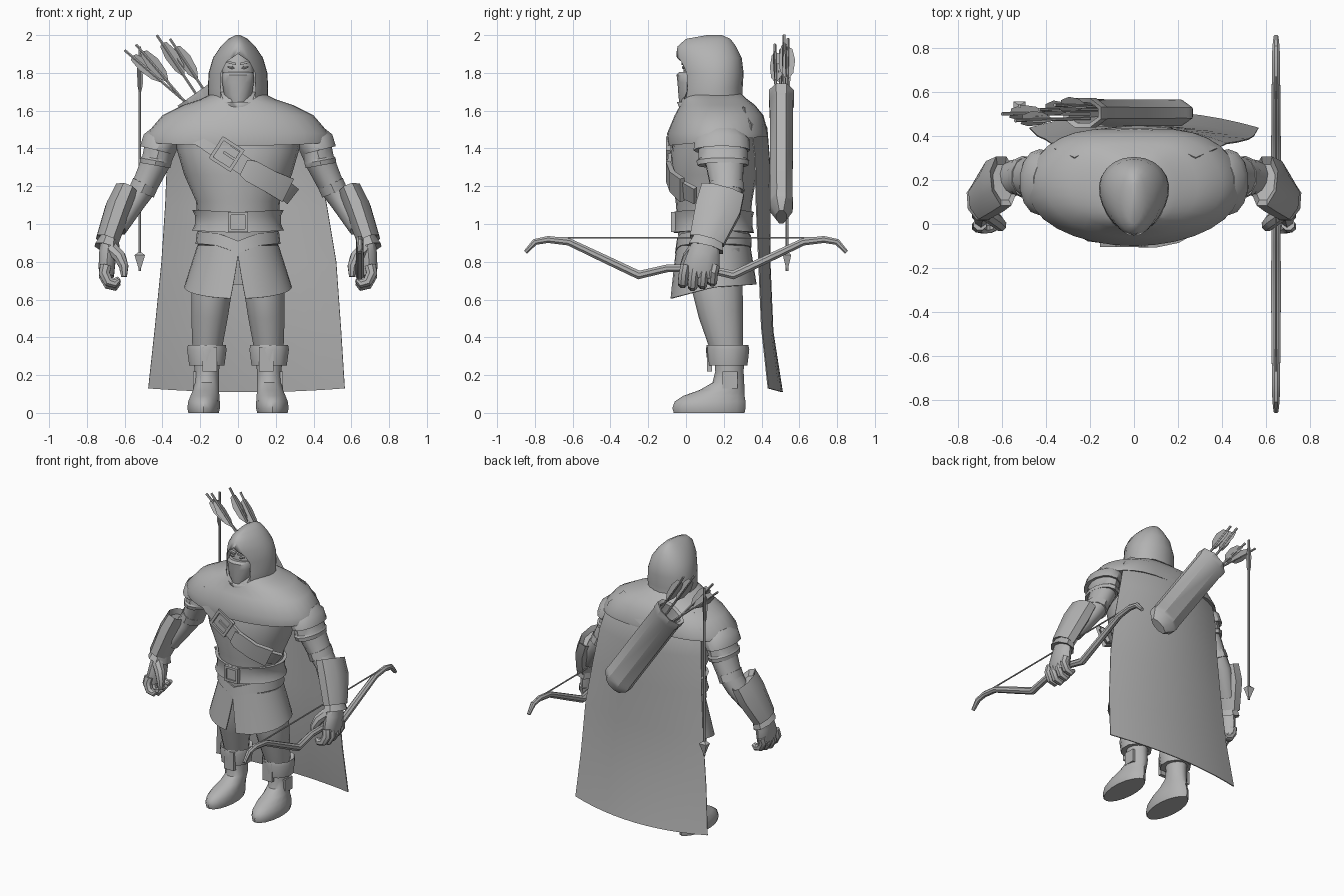
import bpy, bmesh, math
from mathutils import Vector, Matrix

grey = bpy.data.materials.new("plain_grey")
grey.diffuse_color = (0.45, 0.45, 0.45, 1)


def finish(name, bm, mirror=False, thick=0, angle=38):
    bmesh.ops.recalc_face_normals(bm, faces=bm.faces)
    me = bpy.data.meshes.new(name)
    bm.to_mesh(me)
    bm.free()
    me.materials.append(grey)
    ob = bpy.data.objects.new(name, me)
    bpy.context.collection.objects.link(ob)
    if thick:
        m = ob.modifiers.new("thickness", 'SOLIDIFY')
        m.thickness, m.offset = thick, 0
        bpy.context.view_layer.objects.active = ob
        bpy.ops.object.modifier_apply(modifier=m.name)
    ob.data.shade_smooth()
    ob.data.set_sharp_from_angle(angle=math.radians(angle))
    if mirror:
        ob.modifiers.new("mirror", 'MIRROR')
    return ob


def skin(bm, rings, closed=True, caps=True):
    vs = [[bm.verts.new(p) for p in r] for r in rings]
    n = len(vs[0])
    for a, b in zip(vs, vs[1:]):
        for i in range(n if closed else n - 1):
            j = (i + 1) % n
            bm.faces.new((a[i], a[j], b[j], b[i]))
    if caps:
        bm.faces.new(vs[0])
        bm.faces.new(vs[-1])


# Horizontal sections: (z, half width, front y, back y, centre x)
def stack(name, rows, n=24, egg=0, square=0, hem=None, **kw):
    bm, rings = bmesh.new(), []
    for k, row in enumerate(rows):
        z, rx, yf, yb = row[:4]
        cx = row[4] if len(row) > 4 else 0
        ring = []
        for i in range(n):
            a = 2 * math.pi * i / n - math.pi / 2
            c, s = math.cos(a), math.sin(a)
            c = math.copysign(abs(c) ** (1 - square * (s + 1) / 2), c)
            x = cx + rx * c * (1 + egg * s)
            dz = hem(k, x, s) if hem else 0
            ring.append((x, (yf + yb) / 2 + (yb - yf) / 2 * s, z + dz))
        rings.append(ring)
    skin(bm, rings)
    return finish(name, bm, **kw)


# Sections along a path: (x, y, z, radius a, radius b); b lies along ref
def sweep(bm, pts, n=10, ref=(0, 1, 0), axis=None):
    P = [Vector(p[:3]) for p in pts]
    rings = []
    off, k = (math.pi / 4, math.sqrt(2)) if n == 4 else (math.pi / n, 1)
    for i, p in enumerate(pts):
        t = Vector(axis) if axis else P[min(i + 1, len(P) - 1)] - P[max(i - 1, 0)]
        t.normalize()
        v = Vector(ref)
        v = (v - t * v.dot(t)).normalized()
        u = v.cross(t)
        rings.append([P[i] + (u * p[3] * math.cos(off + 2 * math.pi * j / n)
                      + v * p[4] * math.sin(off + 2 * math.pi * j / n)) * k for j in range(n)])
    skin(bm, rings)


def limb(name, pts, n=12, ref=(0, 1, 0), axis=None, **kw):
    bm = bmesh.new()
    sweep(bm, pts, n, ref, axis)
    return finish(name, bm, **kw)


def box(name, loc, size, tilt=0, **kw):
    bm = bmesh.new()
    bmesh.ops.create_cube(bm, size=1, matrix=Matrix.Translation(loc)
                          @ Matrix.Rotation(tilt, 4, 'Y') @ Matrix.Diagonal((*size, 1)))
    return finish(name, bm, **kw)


# Hood with a recessed, pointed face opening
hood = stack("hood", [(1.6, .15, -.03, .31), (1.65, .155, -.05, .3), (1.72, .157, -.04, .3),
                      (1.8, .153, -.045, .305), (1.88, .13, -.055, .295), (1.94, .09, -.045, .265),
                      (1.98, .05, -.0, .235), (2.0, .012, .11, .19)], egg=.2)
bm = bmesh.new()
outline = [(0, 1.9), (.06, 1.86), (.09, 1.8), (.092, 1.7), (.075, 1.645),
           (-.075, 1.645), (-.092, 1.7), (-.09, 1.8), (-.06, 1.86)]
skin(bm, [[(x, y, z) for x, z in outline] for y in (-.2, .04)])
cutter = finish("hood_cutter", bm)
cutter.hide_render = True
m = hood.modifiers.new("opening", 'BOOLEAN')
m.operation, m.object, m.solver = 'DIFFERENCE', cutter, 'EXACT'
bpy.context.view_layer.objects.active = hood
bpy.ops.object.modifier_apply(modifier=m.name)
bpy.data.objects.remove(cutter)

# Face and mask
stack("face", [(1.68, .08, -.0, .12), (1.8, .085, -.015, .12), (1.84, .08, -.01, .12), (1.9, .05, .01, .1)], n=14)
stack("mask", [(1.635, .05, -.035, .1), (1.68, .075, -.04, .1), (1.75, .086, -.045, .1),
               (1.79, .086, -.05, .1), (1.805, .08, -.035, .1)], n=14)
box("brow", (.035, -.013, 1.853), (.05, .02, .012), tilt=-.25, mirror=True)
limb("eye", [(.02, -.014, 1.827, .004, .004), (.035, -.016, 1.828, .01, .006),
             (.055, -.008, 1.832, .004, .004)], n=6, mirror=True)

# Shoulder mantle, torso, belts
stack("mantle", [(1.7, .12, 0, .28), (1.66, .2, -.025, .325), (1.63, .29, -.03, .365), (1.575, .4, -.06, .41),
                 (1.48, .482, -.1, .435), (1.44, .487, -.095, .435), (1.45, .45, -.06, .41)], n=32, square=.4,
      hem=lambda k, x, s: .025 * s if k > 4 else 0)
stack("torso", [(1.5, .35, -.05, .38), (1.38, .32, -.078, .385), (1.26, .285, -.078, .375),
                (1.12, .222, -.055, .35), (1.0, .213, -.045, .34), (.85, .21, -.035, .33)])
stack("belt", [(1.075, .2, -.03, .33), (1.075, .242, -.065, .36), (1.045, .228, -.06, .352), (1, .228, -.06, .352),
               (.965, .243, -.065, .36), (.965, .2, -.03, .33)],
      hem=lambda k, x, s: -.012 * (1 - abs(x) / .24))
stack("waist_sash", [(.95, .2, -.02, .33), (.95, .217, -.05, .345), (.885, .225, -.058, .348), (.88, .2, -.02, .33)],
      hem=lambda k, x, s: (-.03 * max(0, 1 - abs(x) / .1) if s < 0 else 0) + .02 * min(1, abs(x) / .2) - .01)
for x in (-.045, .045):
    box("belt_buckle_side", (x, -.068, 1.01), (.016, .025, .105))
for z in (.965, 1.055):
    box("belt_buckle_bar", (0, -.068, z), (.1, .025, .016))
box("belt_buckle_plate", (0, -.062, 1.01), (.08, .02, .08))

# Skirt split at the front
bm, rings = bmesh.new(), []
for k in range(6):
    f = k / 5
    gap = .003 + .17 * max(0, f - .2)
    ring = []
    for i in range(33):
        a = -math.pi / 2 + gap + (2 * math.pi - 2 * gap) * i / 32
        s = math.sin(a)
        drop = .22 + .06 * max(0, -s) - .015 * max(0, s)
        ring.append(((.212 + .07 * f) * math.cos(a), .145 + (.192 + .033 * f) * s, .885 - f * drop))
    rings.append(ring)
skin(bm, rings, closed=False, caps=False)
finish("skirt", bm, thick=.008)

# Chest strap with buckle and end plate
limb("chest_strap", [(-.31, .04, 1.53, .05, .012), (-.27, -.015, 1.505, .05, .012), (-.18, -.067, 1.45, .05, .012),
                     (-.07, -.083, 1.375, .05, .01), (.05, -.087, 1.295, .05, .01), (.15, -.07, 1.235, .05, .012),
                     (.24, -.02, 1.185, .05, .012), (.285, .05, 1.15, .05, .012)], n=4)
limb("strap_end", [(.03, -.095, 1.3, .045, .01), (.07, -.095, 1.28, .06, .012), (.17, -.073, 1.225, .06, .014),
                   (.26, -.02, 1.18, .068, .014)], n=4)
tilt = .57
for dx, dz, sx, sz in ((-.06, 0, .018, .135), (.06, 0, .018, .135), (0, -.06, .13, .018),
                       (0, .06, .13, .018), (.02, 0, .08, .014)):
    d = Matrix.Rotation(tilt, 3, 'Y') @ Vector((dx, 0, dz))
    box("strap_buckle", Vector((-.06, -.094, 1.37)) + d, (sx, .022, sz), tilt=tilt)

# Arms with layered shoulder guards and bracers
limb("arm", [(.37, .19, 1.48, .08, .12), (.435, .205, 1.33, .08, .105), (.495, .215, 1.2, .07, .088),
             (.55, .21, 1.12, .064, .082), (.64, .15, .98, .055, .075)], mirror=True)
limb("upper_shoulder_guard", [(.38, .19, 1.49, .08, .11), (.405, .19, 1.45, .1, .145),
                              (.43, .19, 1.39, .093, .15), (.425, .19, 1.4, .07, .1)],
     n=14, axis=(.25, 0, -1), mirror=True)
limb("lower_shoulder_guard", [(.41, .195, 1.42, .085, .13), (.43, .195, 1.345, .08, .13),
                              (.434, .195, 1.335, .086, .14), (.44, .195, 1.31, .084, .135),
                              (.44, .195, 1.32, .06, .09)], n=14, axis=(.18, 0, -1), mirror=True)
limb("elbow_strap", [(.49, .213, 1.215, .074, .094), (.51, .215, 1.17, .074, .094)], n=10, mirror=True)
limb("bracer", [(.595, .19, 1.15, .05, .09), (.592, .195, 1.18, .066, .125), (.635, .17, 1.08, .074, .13),
                (.692, .11, .91, .066, .1), (.685, .115, .92, .04, .07)],
     n=8, axis=(.38, -.3, -1), mirror=True)
limb("wrist_cuff", [(.68, .12, .93, .05, .08), (.692, .105, .87, .074, .1), (.69, .105, .88, .04, .07)],
     n=8, axis=(.3, -.25, -1), mirror=True)

# Hands
limb("palm", [(.682, .11, .92, .048, .07), (.69, .095, .84, .048, .085), (.695, .08, .77, .045, .097),
              (.69, .075, .72, .035, .09)], n=10, mirror=True)
bm = bmesh.new()
for i in range(4):
    y, low = -.002 + .052 * i, .015 * abs(i - 1.2)
    sweep(bm, [(.7, y, .78, .032, .028), (.708, y - .01, .72 + low, .031, .028), (.685, y - .015, .675 + low, .028, .028),
               (.65, y - .015, .665 + low, .024, .026), (.63, y - .012, .685 + low, .014, .018)], n=8)
sweep(bm, [(.67, .05, .87, .038, .036), (.625, .015, .825, .034, .034), (.605, -.005, .775, .027, .03),
           (.603, -.01, .72, .016, .018)], n=8)
finish("fingers", bm, mirror=True)

# Legs and boots
limb("leg", [(.125, .165, .87, .085, .13), (.138, .165, .66, .11, .135), (.15, .185, .52, .1, .118),
             (.162, .212, .36, .082, .09), (.165, .225, .28, .07, .08)], n=14, mirror=True)
stack("boot_cuff", [(.34, .08, .14, .3, .165), (.36, .105, .11, .33, .165), (.335, .11, .105, .335, .165),
                    (.25, .098, .115, .325, .165), (.25, .07, .15, .31, .165)], n=10, mirror=True)
box("cuff_flap", (.15, .125, .285), (.075, .025, .13), mirror=True)
stack("boot", [(0, .082, -.065, .31, .182), (.025, .088, -.072, .315, .182), (.06, .085, -.06, .315, .18),
               (.09, .078, -.015, .31, .175), (.12, .07, .07, .31, .17), (.16, .066, .14, .308, .165),
               (.22, .066, .155, .305, .165), (.3, .072, .15, .31, .165)], n=18, square=-.2, mirror=True)
box("boot_strap_plate", (.228, .232, .175), (.02, .08, .09), mirror=True)

# Cloak
bm, rings = bmesh.new(), []
for z, xl, xr, ye, yc in ((1.62, -.27, .28, .3, .37), (1.53, -.36, .37, .34, .428), (1.35, -.375, .42, .365, .442),
                          (1.1, -.385, .47, .372, .445), (.8, -.405, .52, .385, .445),
                          (.45, -.44, .545, .4, .46), (.13, -.475, .565, .435, .51)):
    ring = []
    for i in range(13):
        u = i / 12
        b = 1 - (2 * u - 1) ** 2
        ring.append((xl + (xr - xl) * u, ye + (yc - ye) * b, z - .02 * b))
    rings.append(ring)
skin(bm, rings, closed=False, caps=False)
finish("cloak", bm, thick=.006)

# Quiver with a hollow mouth
qa = Vector((-.235, .505, 1.685))
qd = Vector((.575, 0, -.82))
limb("quiver", [(*(qa + qd * d), a, b) for d, a, b in
                ((.3, .08, .045), (.01, .088, .05), (0, .112, .072), (.05, .112, .072), (.06, .107, .067),
                 (.68, .107, .064), (.7, .11, .066), (.73, .107, .064), (.79, .065, .03))],
     n=8, axis=qd, angle=30)


# Arrows: shaft, three vanes and optional head
def arrow(name, nock, tip, vane=.03, head=False):
    nock, tip = Vector(nock), Vector(tip)
    d = (tip - nock).normalized()
    side = d.cross(Vector((0, 1, 0))).normalized()
    bm = bmesh.new()
    sweep(bm, [(*nock, .008, .008), (*tip, .008, .008)], n=6)
    for i in range(3):
        w = Matrix.Rotation(i * 2.094 + .3, 3, d) @ side
        prof = [(.05, 0), (.06, vane * .6), (.13, vane), (.21, vane * .8), (.27, 0)]
        bm.faces.new([bm.verts.new(nock + d * a + w * b) for a, b in prof])
    if head:
        sweep(bm, [(*(tip - d * .1), .008, .008), (*(tip - d * .085), .028, .022),
                   (*tip, .002, .002)], n=4)
    # Thicken only the flat vanes
    vanes = [f for f in bm.faces if len(f.verts) == 5]
    bmesh.ops.solidify(bm, geom=vanes, thickness=.004)
    finish(name, bm)


for nx, ny, nz, tx, ty, tz in ((-.6, .5, 1.92, -.2, .5, 1.58), (-.54, .47, 1.95, -.2, .48, 1.55),
                               (-.43, .52, 2.0, -.15, .52, 1.58), (-.36, .54, 1.98, -.12, .53, 1.62)):
    arrow("quiver_arrow", (nx, ny, nz), (tx, ty, tz), vane=.042)
arrow("hanging_arrow", (-.52, .535, 1.94), (-.52, .535, .75), vane=.02, head=True)

# Bow and string
half = [(.85, .85, .012), (.8, .905, .018), (.73, .918, .02), (.62, .905, .021), (.43, .815, .023),
        (.25, .73, .025), (.1, .765, .022)]
path = [(.645, -y, z, r, r) for y, z, r in half] + [(.645, y, z, r, r) for y, z, r in reversed(half)]
limb("bow", path, n=8, ref=(1, 0, 0))
limb("bow_string", [(.645, -.76, .927, .005, .005), (.645, .76, .927, .005, .005)], n=6, ref=(1, 0, 0))
